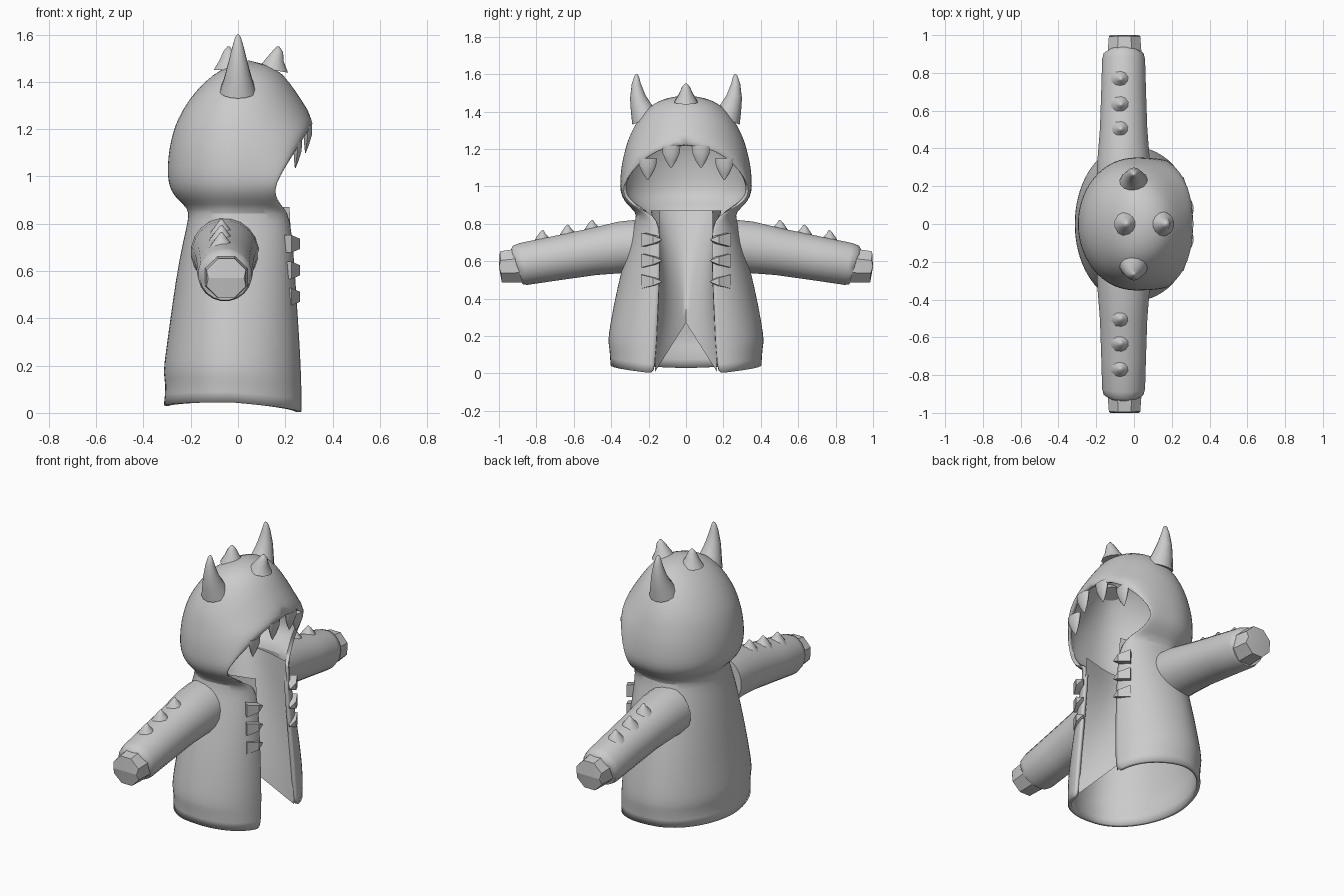
import bpy
import bmesh
from math import sin, cos, pi
from mathutils import Vector

if "Cube" in bpy.data.objects:
    bpy.data.objects.remove(bpy.data.objects["Cube"], do_unlink=True)

GREY = (0.6, 0.6, 0.6, 1)
cloth = bpy.data.materials.new("grey cloth")
cloth.use_nodes = True
cloth.diffuse_color = GREY
cloth.node_tree.nodes["Principled BSDF"].inputs["Base Color"].default_value = GREY


def finish(name, bm, angle=60, recalc=True, subsurf=0, thickness=0):
    """Turn a bmesh into a smooth shaded object."""
    bmesh.ops.remove_doubles(bm, verts=bm.verts, dist=0.0005)
    if recalc:
        bmesh.ops.recalc_face_normals(bm, faces=bm.faces)
    mesh = bpy.data.meshes.new(name)
    bm.to_mesh(mesh)
    bm.free()
    mesh.materials.append(cloth)
    obj = bpy.data.objects.new(name, mesh)
    bpy.context.collection.objects.link(obj)
    if subsurf:
        mod = obj.modifiers.new("smooth", "SUBSURF")
        mod.levels = mod.render_levels = subsurf
    if thickness:
        mod = obj.modifiers.new("cloth", "SOLIDIFY")
        mod.thickness = thickness
        mod.offset = -1
    bpy.ops.object.select_all(action="DESELECT")
    obj.select_set(True)
    bpy.context.view_layer.objects.active = obj
    bpy.ops.object.shade_smooth_by_angle(angle=angle * pi / 180)
    return obj


def loft(bm, rows, closed=False):
    """Skin rows of points with quads; returns the vertex rows."""
    grid = [[bm.verts.new(p) for p in row] for row in rows]
    n = len(grid[0])
    for low, high in zip(grid, grid[1:]):
        for i in range(n if closed else n - 1):
            j = (i + 1) % n
            bm.faces.new((low[i], high[i], high[j], low[j]))
    return grid


def tube(name, path, radii, sides=12, ref=(1, 0, 0), flat=1, angle=60, subsurf=0):
    """Tapered tube along a path, capped at both ends."""
    bm = bmesh.new()
    path = [Vector(p) for p in path]
    rows = []
    for k, (p, r) in enumerate(zip(path, radii)):
        t = (path[min(k + 1, len(path) - 1)] - path[max(k - 1, 0)]).normalized()
        a = Vector(ref)
        a = (a - t * a.dot(t)).normalized()
        b = t.cross(a)
        turn = [2 * pi * (i + 0.5) / sides for i in range(sides)]
        rows.append([p + a * (r * flat * cos(q)) + b * (r * sin(q)) for q in turn])
    grid = loft(bm, rows, closed=True)
    bm.faces.new(grid[0])
    bm.faces.new(grid[-1])
    return finish(name, bm, angle, subsurf=subsurf)


# Body and hood: height, back x, widest x, half width, edge x, edge half gap
SECTIONS = [
    (0.00, -.315, -.03, .405, .27, .17),
    (0.10, -.305, -.03, .41, .268, .165),
    (0.14, -.32, -.03, .42, .267, .16),
    (0.25, -.305, -.03, .405, .263, .155),
    (0.45, -.28, -.03, .37, .25, .145),
    (0.65, -.25, -.03, .32, .237, .14),
    (0.78, -.22, -.03, .285, .225, .14),
    (0.85, -.205, -.02, .26, .21, .175),
    (0.88, -.23, -.01, .29, .18, .25),
    (0.92, -.275, 0, .33, .155, .31),
    (0.97, -.297, 0, .353, .16, .342),
    (1.04, -.3, 0, .352, .2, .32),
    (1.12, -.292, 0, .345, .25, .255),
    (1.19, -.275, 0, .327, .295, .165),
    (1.24, -.257, 0, .315, .325, 0),
    (1.32, -.213, 0, .28, .272, 0),
    (1.40, -.145, .01, .228, .218, 0),
    (1.46, -.065, .03, .155, .165, 0),
    (1.495, .045, .045, 0, .045, 0),
]
STEPS = 9


def half_section(z, back, mid, wide, edge, gap):
    """Points from the middle of the back round to the front edge."""
    hem = max(0, 1 - z / 0.5)
    pts = []
    for i in range(STEPS + 1):
        q = pi / 2 * i / STEPS
        pts.append((mid - (mid - back) * cos(q), wide * sin(q),
                    z + hem * (.03 + .015 * sin(q))))
    for i in range(1, STEPS + 1):
        q = pi / 2 * i / STEPS
        pts.append((mid + (edge - mid) * sin(q), gap + (wide - gap) * cos(q),
                    z + hem * .045 * (1 - i / STEPS)))
    return pts


rows = []
for section in SECTIONS:
    half = half_section(*section)
    rows.append([(x, -y, z) for x, y, z in reversed(half)] + half[1:])
bm = bmesh.new()
loft(bm, rows)
finish("jacket_shell", bm, recalc=False, subsurf=1, thickness=0.02)

# Lining folded back from the front edges, its hem raised in the middle
rows = []
for k in range(13):
    t = k / 12
    row = []
    for i in range(-10, 11):
        s = i / 10
        edge, gap, deep = .258 - .04 * t, .165 - .025 * t, .02 - .2 * t
        low = .26 * (1 - abs(s)) + .01
        row.append((deep + (edge - deep) * abs(s) ** (1 + t),
                    gap * s + .11 * t * t * sin(pi * s),
                    low + (.87 - low) * t))
    rows.append(row)
bm = bmesh.new()
loft(bm, rows)
finish("lining", bm, recalc=False)

# Horns, sleeves, spikes and teeth, mirrored left and right
for side, word in ((1, "left"), (-1, "right")):
    def flip(points):
        return [(x, y * side, z) for x, y, z in points]

    tube(word + "_sleeve",
         flip([(-.055, .24, .68), (-.055, .34, .675), (-.055, .5, .65), (-.055, .7, .615),
               (-.055, .87, .585), (-.055, .9, .58), (-.055, .91, .575)]),
         [.145, .14, .127, .12, .115, .107, .08], sides=20)
    tube(word + "_cuff",
         flip([(-.05, .87, .578), (-.05, .99, .57), (-.05, 1, .57), (-.05, .99, .57),
               (-.05, .93, .575)]),
         [.1, .09, .082, .07, .065], sides=8, angle=40)
    tube(word + "_horn",
         flip([(0, .215, 1.36), (0, .24, 1.42), (0, .258, 1.48), (0, .266, 1.55),
               (0, .264, 1.59), (0, .262, 1.6)]),
         [.078, .058, .042, .024, .012, .003], sides=14)

    # Sleeve spikes
    for n, (y, z) in enumerate(((.5, .755), (.63, .73), (.765, .70))):
        tube(f"{word}_sleeve_spike_{n}",
             flip([(-.07, y, z), (-.07, y + .003, z + .03), (-.07, y + .003, z + .05),
                   (-.07, y, z + .065)]),
             [.055, .032, .016, .004], sides=10)

    # Chest spikes pointing to the opening
    for n in range(3):
        z = .715 - n * .112
        tube(f"{word}_chest_spike_{n}",
             flip([(.2, .215, z), (.245, .165, z), (.255, .13, z)]),
             [.052, .03, .003], sides=4, ref=(0, 0, 1), angle=30)

    # Teeth hanging from the hood rim
    for n, (x, y, z) in enumerate(((.295, .08, 1.215), (.252, .205, 1.15))):
        tube(f"{word}_tooth_{n}",
             flip([(x, y, z), (x, y, z - .04), (x - .005, y, z - .08), (x - .01, y, z - .115)]),
             [.05, .045, .027, .004], sides=10, flat=0.4)

# Crest spikes along the top of the hood
for name, x, z, lean in (("front", .15, 1.45, .02), ("rear", -.04, 1.45, 0)):
    tube(name + "_crest_spike",
         [(x, 0, z), (x + lean * .4, 0, z + .045), (x + lean, 0, z + .08), (x + lean, 0, z + .1)],
         [.065, .038, .022, .005], sides=12)
